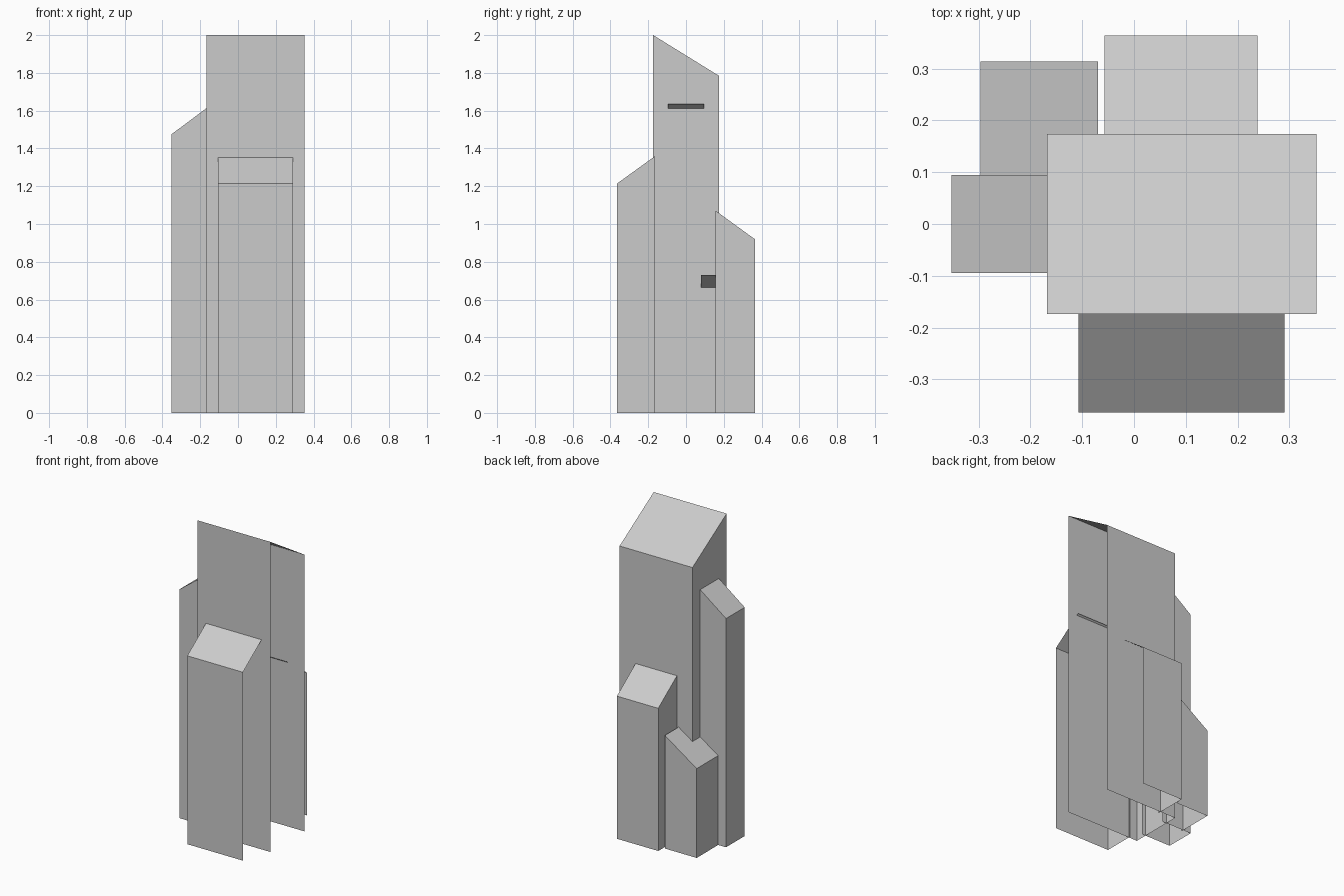
import bpy, bmesh

if "Cube" in bpy.data.objects:
    bpy.data.objects.remove(bpy.data.objects["Cube"])


def tower(name, x, y, heights, walls):
    """Open shell with a sloped roof. Heights are for the corners
    front-left, front-right, back-right, back-left."""
    corners = [(x[0], y[0]), (x[1], y[0]), (x[1], y[1]), (x[0], y[1])]
    bm = bmesh.new()
    low = [bm.verts.new((cx, cy, 0)) for cx, cy in corners]
    top = [bm.verts.new((cx, cy, h)) for (cx, cy), h in zip(corners, heights)]
    bm.faces.new(top)
    for i, side in enumerate(("front", "right", "back", "left")):
        if side in walls:
            j = (i + 1) % 4
            bm.faces.new((low[i], low[j], top[j], top[i]))
    for v in [v for v in bm.verts if not v.link_faces]:
        bm.verts.remove(v)
    mesh = bpy.data.meshes.new(name)
    bm.to_mesh(mesh)
    bm.free()
    obj = bpy.data.objects.new(name, mesh)
    bpy.context.collection.objects.link(obj)
    return obj


# Tall central tower, roof falling to the back, open on the right
tower("main_tower", (-0.168, 0.352), (-0.174, 0.174),
      (2.0, 2.0, 1.785, 1.785), ("front", "back", "left"))

# Lower towers leaning against it, open where they meet it and on the right
tower("front_tower", (-0.107, 0.29), (-0.364, -0.163),
      (1.215, 1.215, 1.36, 1.36), ("front", "left"))
tower("back_tower", (-0.057, 0.238), (0.157, 0.364),
      (1.07, 1.07, 0.92, 0.92), ("back", "left"))
tower("left_tower", (-0.352, -0.139), (-0.095, 0.095),
      (1.475, 1.634, 1.634, 1.475), ("front", "back", "left"))

# Short tower in the back left corner
tower("corner_tower", (-0.296, -0.069), (0.079, 0.314),
      (0.576, 0.73, 0.73, 0.576), ("back", "left"))
